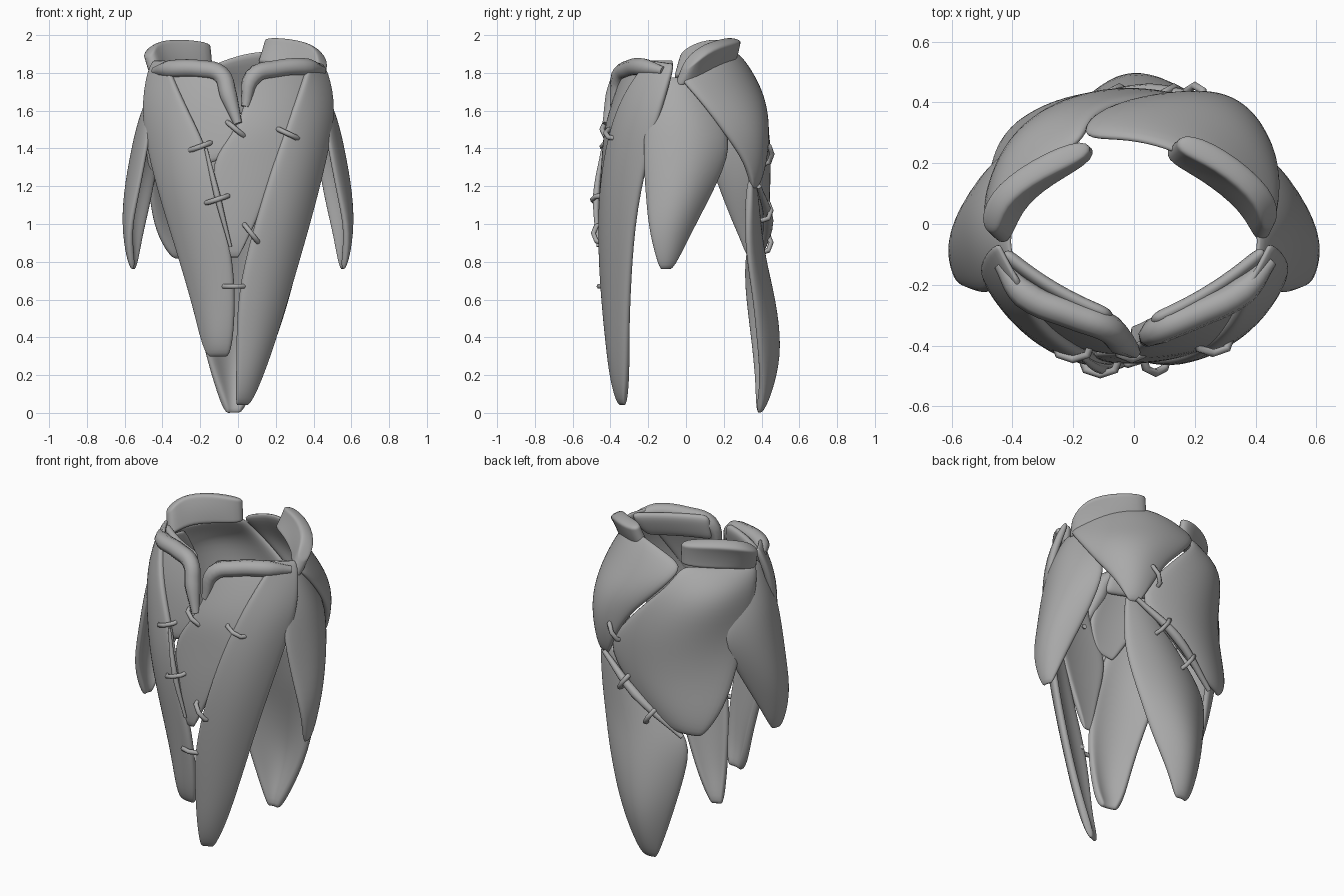
import bpy, bmesh, math
from mathutils import Vector

hide = bpy.data.materials.new("grey hide")
hide.diffuse_color = (0.4, 0.4, 0.4, 1)


def finish(obj):
    obj.data.materials.append(hide)
    return obj


def panel(name, rows, thick=0.045, cols=6, lift=0.0):
    """Bowed sheet lofted over rows of (edge point, edge point, outward bulge)."""
    bm = bmesh.new()
    grid = []
    for i, (a, b, bulge) in enumerate(rows):
        a, b = Vector(a), Vector(b)
        chord = b - a
        out = Vector((chord.y, -chord.x, 0))
        mid = (a + b) / 2
        if out.dot(Vector((mid.x, mid.y, 0))) < 0:
            out = -out
        if out.length > 0:
            out.normalize()
        line = []
        for j in range(cols + 1):
            t = j / cols
            bow = 4 * t * (1 - t)
            p = a.lerp(b, t) + out * bulge * bow
            if i == 0:
                p.z += lift * bow
            line.append(bm.verts.new(p))
        grid.append(line)
    for r0, r1 in zip(grid, grid[1:]):
        for j in range(cols):
            bm.faces.new((r0[j], r0[j + 1], r1[j + 1], r1[j]))
    # turn the sheet so its normals point away from the middle axis
    bm.normal_update()
    facing = sum(f.normal.x * f.calc_center_median().x + f.normal.y * f.calc_center_median().y
                 for f in bm.faces)
    if facing < 0:
        bmesh.ops.reverse_faces(bm, faces=bm.faces)
    me = bpy.data.meshes.new(name)
    bm.to_mesh(me)
    bm.free()
    obj = bpy.data.objects.new(name, me)
    bpy.context.collection.objects.link(obj)
    s = obj.modifiers.new("thickness", 'SOLIDIFY')
    s.thickness, s.offset = thick, -0.6
    d = obj.modifiers.new("soften", 'SUBSURF')
    d.levels = d.render_levels = 2
    for f in me.polygons:
        f.use_smooth = True
    return finish(obj)


def tube(name, pts, radius, smooth=True):
    """Rounded cord through points, tapered at both ends."""
    cu = bpy.data.curves.new(name, 'CURVE')
    cu.dimensions = '3D'
    cu.bevel_depth, cu.bevel_resolution = radius, 2 if smooth else 1
    cu.use_fill_caps = True
    cu.resolution_u = 5
    sp = cu.splines.new('BEZIER' if smooth else 'POLY')
    n = len(pts)
    if smooth:
        sp.bezier_points.add(n - 1)
        for i, (bp, p) in enumerate(zip(sp.bezier_points, pts)):
            bp.co = p
            bp.handle_left_type = bp.handle_right_type = 'AUTO'
            bp.radius = 0.5 if i in (0, n - 1) else 1
    else:
        sp.points.add(n - 1)
        for sp_p, p in zip(sp.points, pts):
            sp_p.co = (*p, 1)
    obj = bpy.data.objects.new(name, cu)
    bpy.context.collection.objects.link(obj)
    return finish(obj)


# long front strips
panel("front_strip_left", [
    ((-.46, -.06, 1.88), (-.39, -.20, 1.88), 0), ((-.52, -.13, 1.65), (-.30, -.36, 1.66), .03),
    ((-.49, -.19, 1.4), (-.17, -.44, 1.42), .05), ((-.41, -.27, 1.1), (-.11, -.47, 1.2), .05),
    ((-.32, -.30, .82), (-.04, -.46, .9), .04), ((-.24, -.31, .55), (-.01, -.43, .65), .04),
    ((-.20, -.32, .38), (-.02, -.39, .38), .04), ((-.16, -.34, .29), (-.05, -.36, .29), .01)])
panel("front_strip_right", [
    ((.39, -.20, 1.88), (.46, -.06, 1.86), 0), ((.32, -.35, 1.68), (.52, -.12, 1.65), .03),
    ((.22, -.43, 1.42), (.50, -.18, 1.45), .05), ((.11, -.47, 1.08), (.41, -.27, 1.08), .05),
    ((0, -.45, .68), (.30, -.3, .7), .05), ((-.01, -.42, .4), (.21, -.31, .4), .04),
    ((-.01, -.40, .2), (.13, -.31, .18), .03), ((-.01, -.36, .03), (.06, -.33, .03), 0)])

# chest flaps between the strips, split at the neck
panel("chest_flap_left", [
    ((-.43, -.15, 1.86), (-.09, -.31, 1.86), .03), ((-.37, -.29, 1.66), (-.04, -.38, 1.66), .02),
    ((-.26, -.37, 1.45), (.01, -.42, 1.5), .01), ((-.18, -.41, 1.31), (-.08, -.43, 1.34), 0)], .035)
panel("chest_flap_right", [
    ((.07, -.32, 1.86), (.43, -.14, 1.86), .03), ((.04, -.38, 1.66), (.39, -.28, 1.66), .03),
    ((-.01, -.43, 1.5), (.30, -.38, 1.48), .02), ((-.16, -.43, 1.33), (.24, -.41, 1.33), .02),
    ((-.11, -.45, 1.1), (.14, -.44, 1.1), .01), ((-.04, -.45, .81), (0, -.45, .81), 0)], .035)

# turned-in hems behind the chest flaps
panel("hem_left", [((-.45, -.09, 1.86), (-.08, -.31, 1.85), .02),
                   ((-.43, -.12, 1.78), (-.07, -.33, 1.77), .02),
                   ((-.40, -.18, 1.70), (-.06, -.35, 1.69), .02)], .05)
panel("hem_right", [((.06, -.33, 1.85), (.45, -.08, 1.86), .02),
                    ((.06, -.34, 1.77), (.43, -.12, 1.78), .02),
                    ((.05, -.36, 1.69), (.40, -.18, 1.70), .02)], .05)

# rolled rims of the chest flaps
tube("neck_roll_left", [(-.44, -.13, 1.81), (-.36, -.23, 1.82), (-.2, -.30, 1.82), (-.09, -.34, 1.79),
                        (-.05, -.38, 1.68), (0, -.42, 1.53)], .048)
tube("neck_roll_right", [(.04, -.38, 1.62), (.08, -.35, 1.78), (.2, -.30, 1.82), (.36, -.22, 1.83),
                         (.45, -.12, 1.81)], .048)

# hanging sleeves on both sides
for side, s in (("left", -1), ("right", 1)):
    panel("sleeve_" + side, [
        ((s * .40, -.13, 1.79), (s * .39, .03, 1.79), .02),
        ((s * .46, -.21, 1.6), (s * .42, .17, 1.6), .07),
        ((s * .49, -.24, 1.42), (s * .42, .27, 1.42), .10),
        ((s * .54, -.22, 1.15), (s * .46, .14, 1.15), .105),
        ((s * .59, -.20, .95), (s * .51, .03, .95), .055),
        ((s * .565, -.14, .75), (s * .55, -.07, .75), .01)], .04)

# back panels
panel("back_shoulder", [
    ((.45, -.05, 1.79), (-.19, .29, 1.83), .12), ((.48, .02, 1.72), (-.15, .37, 1.75), .155),
    ((.49, .12, 1.60), (-.02, .41, 1.61), .14), ((.47, .22, 1.46), (.11, .42, 1.48), .10),
    ((.41, .32, 1.32), (.2, .42, 1.33), .04), ((.34, .36, 1.18), (.28, .38, 1.18), 0)], lift=.12)
panel("back_main", [
    ((-.17, .29, 1.83), (-.46, -.06, 1.80), .03), ((-.13, .38, 1.72), (-.49, -.02, 1.70), .12),
    ((0, .42, 1.6), (-.50, .03, 1.55), .16), ((.18, .42, 1.4), (-.49, .12, 1.35), .155),
    ((.31, .37, 1.22), (-.48, .22, 1.09), .14), ((.05, .42, 1.0), (-.43, .30, .92), .06),
    ((-.2, .4, .82), (-.35, .35, .81), .01)])
panel("back_tail", [
    ((.35, .35, 1.25), (.27, .37, 1.25), 0), ((.36, .33, 1.0), (.05, .38, 1.03), .03),
    ((.33, .34, .8), (-.26, .32, .8), .09), ((.28, .37, .6), (-.25, .33, .6), .12),
    ((.20, .39, .35), (-.19, .36, .35), .13), ((.1, .41, .15), (-.13, .38, .15), .07),
    ((.02, .39, -.01), (-.07, .39, -.01), .01)])

# folded collars
panel("collar_right", [
    ((.45, -.05, 1.72), (.47, 0, 1.82), 0), ((.40, .08, 1.77), (.46, .11, 1.93), .02),
    ((.23, .20, 1.82), (.30, .24, 1.97), .02), ((.11, .26, 1.83), (.15, .3, 1.98), 0)], .08)
panel("collar_left", [
    ((-.46, -.06, 1.75), (-.50, -.02, 1.89), 0), ((-.42, .08, 1.79), (-.48, .1, 1.95), .02),
    ((-.3, .19, 1.80), (-.33, .21, 1.97), .02), ((-.14, .27, 1.81), (-.15, .28, 1.95), 0)], .08)

# rolled seams
tube("back_seam", [(.3, .385, 1.2), (.05, .435, 1.02), (-.24, .38, .8)], .028)
tube("front_seam", [(-.17, -.44, 1.4), (-.11, -.475, 1.15), (-.04, -.465, .88)], .018)

# stitches: centre, tilt in degrees, outward side
stitches = [((-.2, -.42, 1.41), 20, -1), ((-.01, -.42, 1.5), -40, -1), ((.26, -.40, 1.48), -25, -1),
            ((-.11, -.47, 1.13), 18, -1), ((.07, -.465, .95), -52, -1), ((-.02, -.435, .67), 0, -1),
            ((.2, .43, 1.37), 60, 1), ((.13, .425, 1.07), -55, 1), ((-.05, .425, .9), -55, 1)]
for i, (c, deg, out) in enumerate(stitches):
    ax = Vector((math.cos(math.radians(deg)), 0, math.sin(math.radians(deg))))
    c, n = Vector(c), Vector((0, out, 0))
    pts = [c + ax * u + n * v for u, v in ((-.065, -.03), (-.05, .01), (0, .025), (.05, .01), (.065, -.03))]
    tube("stitch_%d" % (i + 1), pts, .014, smooth=False)
